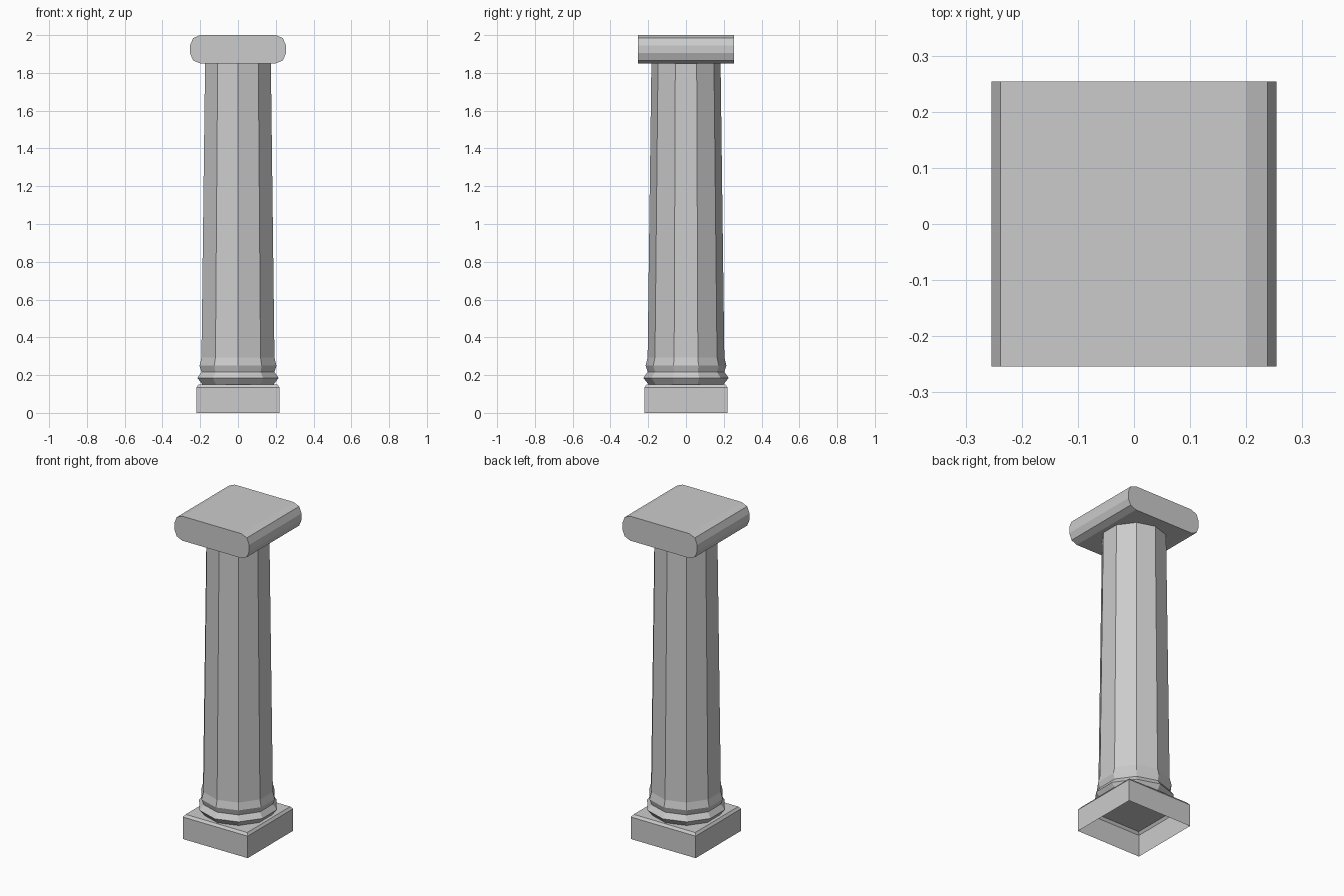
import bpy
import bmesh
import math

if "Cube" in bpy.data.objects:
    bpy.data.objects.remove(bpy.data.objects["Cube"])

stone = bpy.data.materials.new("grey stone")
stone.diffuse_color = (0.6, 0.6, 0.6, 1.0)
stone.use_nodes = True
stone.node_tree.nodes["Principled BSDF"].inputs["Base Color"].default_value = stone.diffuse_color


def make_object(name, bm):
    bmesh.ops.recalc_face_normals(bm, faces=bm.faces)
    mesh = bpy.data.meshes.new(name)
    bm.to_mesh(mesh)
    bm.free()
    mesh.materials.append(stone)
    obj = bpy.data.objects.new(name, mesh)
    bpy.context.collection.objects.link(obj)
    return obj


def loft(name, rings, cap_start=True, cap_end=True):
    """Join equal-length rings of points into a flat-faced solid."""
    bm = bmesh.new()
    rows = [[bm.verts.new(p) for p in ring] for ring in rings]
    n = len(rows[0])
    for a, b in zip(rows, rows[1:]):
        for i in range(n):
            j = (i + 1) % n
            bm.faces.new((a[i], a[j], b[j], b[i]))
    if cap_start:
        bm.faces.new(rows[0][::-1])
    if cap_end:
        bm.faces.new(rows[-1])
    return make_object(name, bm)


def square(half, z):
    return [(-half, -half, z), (half, -half, z), (half, half, z), (-half, half, z)]


def decagon(r, z):
    angles = [math.radians(-90 + 36 * k) for k in range(10)]
    return [(r * math.cos(a), r * math.sin(a), z) for a in angles]


# Square plinth with a chamfered top edge, open underneath
plinth = loft("plinth", [square(0.22, 0), square(0.22, 0.135), square(0.209, 0.15)],
              cap_start=False)

# Ten-sided tapering shaft with two ring mouldings at its foot
shaft_profile = [(0.198, 0.15), (0.226, 0.185), (0.203, 0.217),
                 (0.214, 0.25), (0.203, 0.293), (0.183, 1.85)]
shaft = loft("shaft", [decagon(r, z) for r, z in shaft_profile],
             cap_start=False, cap_end=False)

# Capital slab: rounded left and right ends, extruded front to back
quarter = [(0.254, 0.02), (0.238, 0.059), (0.2, 0.075)]
outline = (quarter
           + [(-x, z) for x, z in reversed(quarter)]
           + [(-x, -z) for x, z in quarter]
           + [(x, -z) for x, z in reversed(quarter)])
capital = loft("capital", [[(x, y, 1.925 + z) for x, z in outline] for y in (-0.254, 0.254)])
